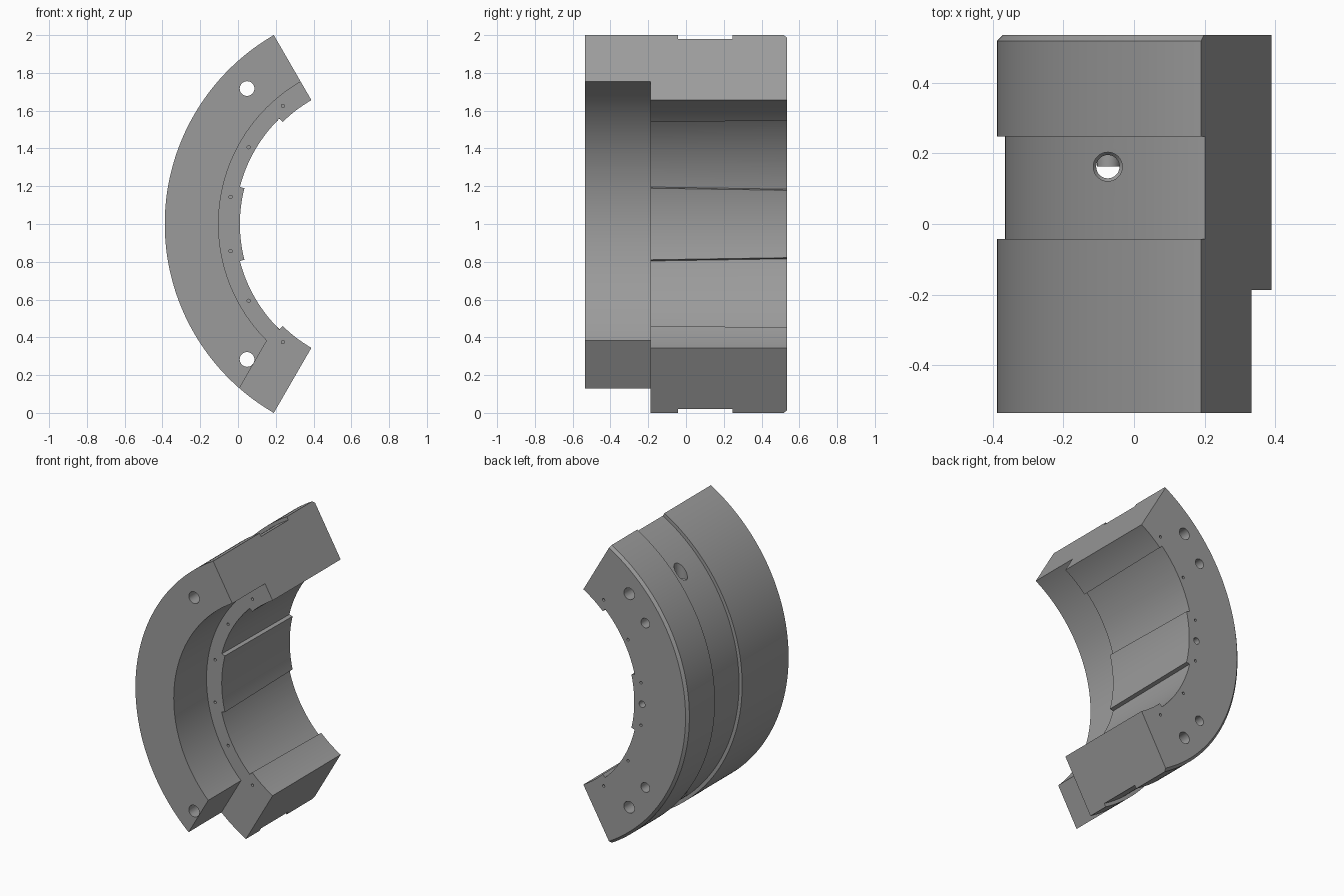
import bpy, bmesh
from math import radians, sin, cos, pi
from mathutils import Matrix, Vector

if "Cube" in bpy.data.objects:
    bpy.data.objects.remove(bpy.data.objects["Cube"])

CX, CZ = 0.767, 1.0          # ring axis runs along y through this point
BACK, STEP = 0.535, -0.187


def polar(r, deg, y=0.0):
    a = radians(deg)
    return Vector((CX + r * cos(a), y, CZ + r * sin(a)))


def make_object(name, bm):
    bmesh.ops.recalc_face_normals(bm, faces=bm.faces)
    me = bpy.data.meshes.new(name)
    bm.to_mesh(me)
    bm.free()
    ob = bpy.data.objects.new(name, me)
    bpy.context.collection.objects.link(ob)
    return ob


def skin(name, rings):
    """Join equal closed rings of points into a capped solid."""
    bm = bmesh.new()
    rings = [[bm.verts.new(p) for p in ring] for ring in rings]
    k = len(rings[0])
    for p, q in zip(rings, rings[1:]):
        for j in range(k):
            bm.faces.new((p[j], p[(j + 1) % k], q[(j + 1) % k], q[j]))
    bm.faces.new(rings[0])
    bm.faces.new(rings[-1])
    return make_object(name, bm)


def sweep(name, profile, a0, a1, n, taper=(0.0, 0.0)):
    """Sweep an (r, y) profile about the ring axis; taper shifts the end angles per unit of y."""
    def angle(t, y):
        s, e = a0 + taper[0] * (y - STEP), a1 + taper[1] * (y - STEP)
        return s + (e - s) * t
    return skin(name, [[polar(r, angle(i / n, y), y) for r, y in profile] for i in range(n + 1)])


def drill(name, x, z, y0, y1, radius, segs=32):
    """Round cutter along y."""
    turn = [2 * pi * i / segs for i in range(segs)]
    return skin(name, [[(x + radius * cos(a), y, z + radius * sin(a)) for a in turn]
                       for y in (y0, y1)])


def cut(body, cutter):
    mod = body.modifiers.new(cutter.name, 'BOOLEAN')
    mod.operation, mod.solver, mod.object = 'DIFFERENCE', 'EXACT', cutter
    bpy.context.view_layer.objects.active = body
    bpy.ops.object.modifier_apply(modifier=mod.name)
    bpy.data.objects.remove(cutter)


# Main segment: stepped bore, outer belt groove, back chamfer
body = sweep("ring_segment", [
    (0.870, -BACK), (1.1547, -BACK), (1.1547, -0.042), (1.132, -0.042),
    (1.132, 0.247), (1.1547, 0.247), (1.1547, 0.518), (1.138, BACK),
    (0.757, BACK), (0.757, STEP), (0.870, STEP)], 120, 240, 96)

# Shallow tapered pockets in the bore, mirrored top and bottom
pocket = [(0.70, -0.3), (0.782, -0.3), (0.782, 0.6), (0.70, 0.6)]
cut(body, sweep("upper_pocket", pocket, 134.5, 165.5, 32, (-1.1, 1.2)))
cut(body, sweep("lower_pocket", pocket, 194.5, 225.5, 32, (-1.2, 1.1)))

# Front flange shortened parallel to the lower end face
along = Vector((cos(radians(240)), 0, sin(radians(240))))
normal = Vector((-sin(radians(60)), 0, 0.5))
cut(body, skin("flange_notch", [
    [Vector((CX, y, CZ)) + along * a + normal * o
     for a, o in ((0.787, -0.2), (0.787, 0.223), (1.4, 0.223), (1.4, -0.2))]
    for y in (-0.7, STEP)]))

# Vertical channel with wider mouths, as one stepped cutter
VX, VY = -0.074, 0.162
turn = [2 * pi * i / 32 for i in range(32)]
cut(body, skin("channel", [
    [(VX + r * cos(a), VY + r * sin(a), z) for a in turn]
    for r, z in ((0.041, -0.2), (0.041, 0.31), (0.033, 0.32),
                 (0.033, 1.68), (0.041, 1.69), (0.041, 2.2))]))

# Holes along the axis, mirrored about mid height
cut(body, drill("middle_port", -0.048, 1, VY, 0.7, 0.022, 24))
for s in (1, -1):
    cut(body, drill("bolt_hole", 0.048, CZ + s * 0.717, -0.7, 0.7, 0.039))
    cut(body, drill("feed_hole", -0.072, CZ + s * 0.552, VY, 0.7, 0.032))
    for x, h in ((0.238, 0.625), (0.057, 0.407), (-0.039, 0.143)):
        z = CZ + s * h
        cut(body, drill("front_pin_hole", x, z, -0.25, -0.08, 0.009, 16))
        cut(body, drill("back_pin_hole", x, z, 0.43, 0.6, 0.009, 16))

# Dark grey finish
finish = bpy.data.materials.new("dark_grey")
finish.diffuse_color = (0.33, 0.33, 0.33, 1)
finish.use_nodes = True
finish.node_tree.nodes["Principled BSDF"].inputs["Base Color"].default_value = finish.diffuse_color
body.data.materials.clear()
body.data.materials.append(finish)

# Smooth curves, sharp edges
bpy.ops.object.select_all(action='DESELECT')
body.select_set(True)
bpy.context.view_layer.objects.active = body
bpy.ops.object.shade_smooth_by_angle(angle=radians(25))
